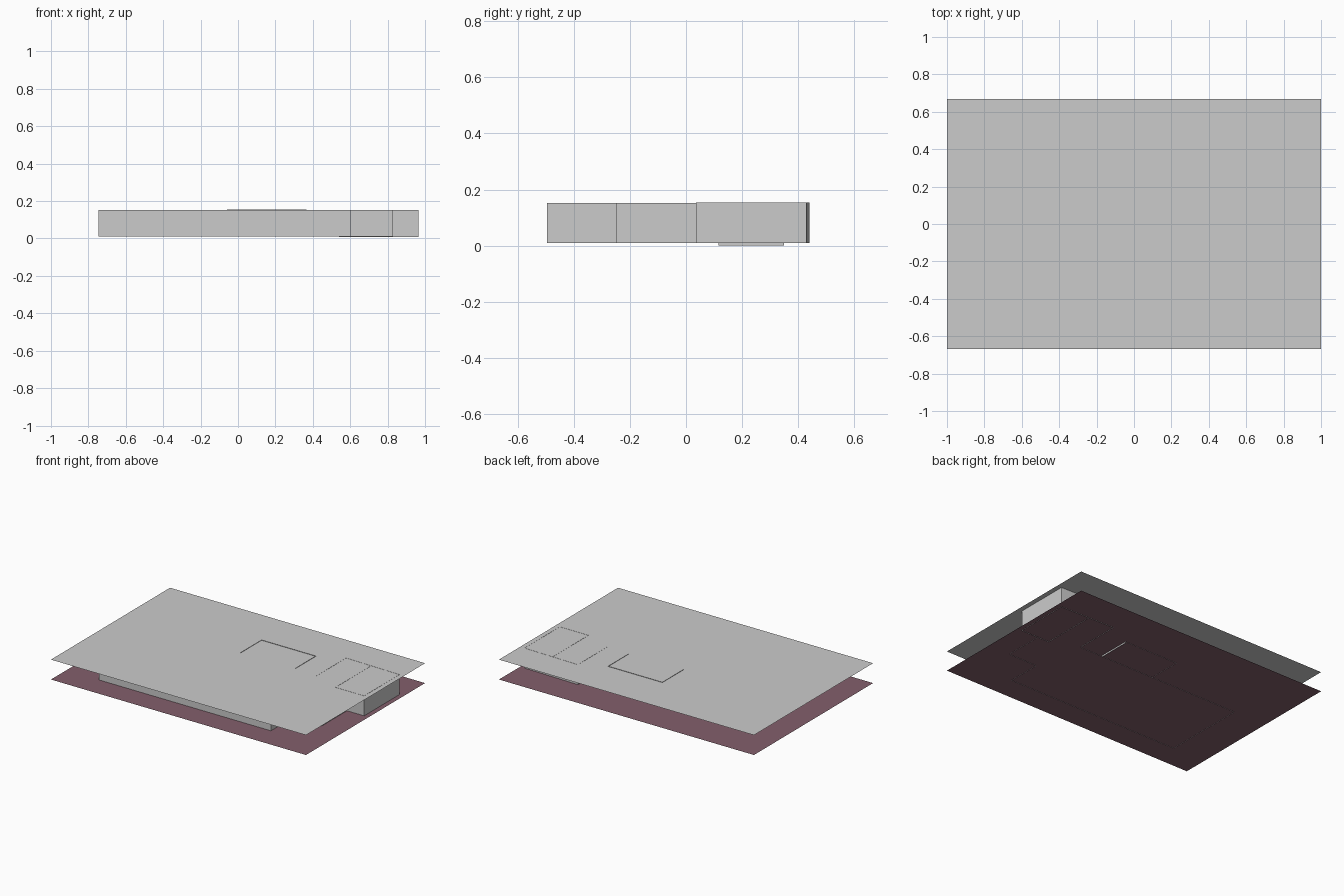
import bpy

if "Cube" in bpy.data.objects:
    bpy.data.objects.remove(bpy.data.objects["Cube"])


def material(name, rgb):
    m = bpy.data.materials.new(name)
    m.diffuse_color = (*rgb, 1)
    m.use_nodes = True
    m.node_tree.nodes["Principled BSDF"].inputs["Base Color"].default_value = m.diffuse_color
    return m


wall_mat = material("light_grey", (0.6, 0.6, 0.6))
floor_mat = material("mauve_floor", (0.23, 0.115, 0.15))


def sheet(name, verts, faces, mat):
    me = bpy.data.meshes.new(name)
    me.from_pydata(verts, [], faces)
    me.materials.append(mat)
    ob = bpy.data.objects.new(name, me)
    bpy.context.collection.objects.link(ob)
    return ob


def slab(name, z, mat):
    sheet(name, [(-1, -.667, z), (1, -.667, z), (1, .667, z), (-1, .667, z)],
          [(0, 1, 2, 3)], mat)


def walls(name, path, z0=0.010, z1=0.1525):
    """Thin upright sheet following a plan path."""
    n = len(path)
    verts = [(x, y, z) for z in (z0, z1) for x, y in path]
    sheet(name, verts, [(i, i + 1, n + i + 1, n + i) for i in range(n - 1)], wall_mat)


# Floor and ceiling sheets
slab("floor", 0.0115, floor_mat)
slab("ceiling", 0.1525, wall_mat)

# Outer walls, stepped on the right side
walls("outer_walls", [(.54, .11), (-.745, .11), (-.745, -.495), (.605, -.495),
                      (.605, -.25), (.83, -.25), (.83, .035)])
# Right wing with its inner partition
walls("wing_walls", [(.74, .035), (.965, .035), (.965, .43), (.54, .44), (.54, .11)],
      z0=0.009, z1=0.1535)
walls("wing_partition", [(.74, .035), (.74, .433)], z0=0.009, z1=0.1535)
# Small back room
walls("back_room_walls", [(-.06, .11), (-.06, .35), (.365, .35)], z1=0.155)
walls("back_room_side", [(.365, .35), (.365, .115)], z0=0.0, z1=0.155)
